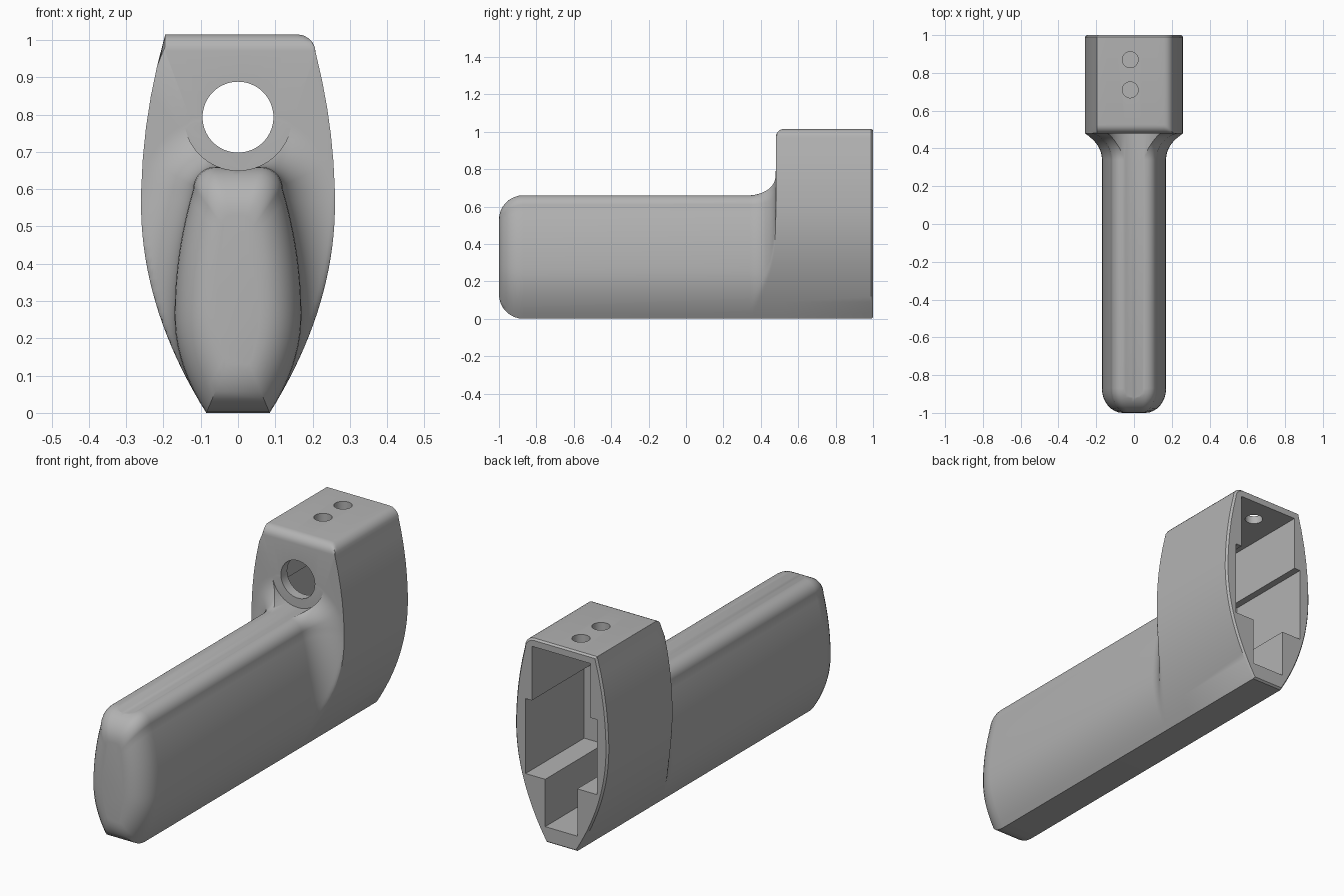
import bpy
import bmesh
import math

cube = bpy.data.objects.get("Cube")
if cube:
    bpy.data.objects.remove(cube)

grey = bpy.data.materials.new("plain grey")
grey.use_nodes = True
COLOUR = (0.45, 0.45, 0.45, 1)
grey.diffuse_color = COLOUR
grey.node_tree.nodes["Principled BSDF"].inputs["Base Color"].default_value = COLOUR

SIDE, CORNER, TOP = 20, 10, 4      # points per part of a half section
SHOULDER = 0.60                    # height where the grip starts to round over
FILLET, FILLET_Y = 0.14, 0.34
HEAD_TOP, HEAD_FRONT = 1.015, 0.48


def grip_x(z):
    if z < 0.26:
        return 0.17 - 0.085 * ((0.26 - z) / 0.26) ** 2
    return 0.17 - 0.05 * ((z - 0.26) / 0.34) ** 2


def head_x(z):
    if z < 0.56:
        return 0.26 - 0.175 * ((0.56 - z) / 0.56) ** 2
    return 0.26 - 0.065 * ((z - 0.56) / 0.455) ** 2


def grip_half():
    pts = [(grip_x(SHOULDER * i / SIDE), SHOULDER * i / SIDE) for i in range(SIDE + 1)]
    for i in range(1, CORNER + 1):
        a = math.pi / 2 * i / CORNER
        pts.append((0.06 + 0.06 * math.cos(a), SHOULDER + 0.06 * math.sin(a)))
    pts += [(0.06 * (1 - i / TOP), 0.66) for i in range(1, TOP + 1)]
    return pts


def head_half(radius):
    pts = [(head_x(SHOULDER * i / SIDE), SHOULDER * i / SIDE) for i in range(SIDE + 1)]
    start, half = HEAD_TOP - radius, CORNER // 2
    for i in range(1, half + 1):
        z = SHOULDER + (start - SHOULDER) * i / half
        pts.append((head_x(z), z))
    cx = head_x(start) - radius
    for i in range(1, half + 1):
        a = math.pi / 2 * i / half
        pts.append((cx + radius * math.cos(a), start + radius * math.sin(a)))
    pts += [(cx * (1 - i / TOP), HEAD_TOP) for i in range(1, TOP + 1)]
    return pts


def full(left, right):
    return left + [(-x, z) for x, z in reversed(right[:-1])]


grip = full(grip_half(), grip_half())
head = full(head_half(0.05), head_half(0.002))
rings = []

# Rounded nose of the grip
R = 0.13
for i in range(9):
    a = math.pi / 2 * i / 8
    e = R * (1 - math.sin(a))
    sx, sz = 1 - 0.85 * e / 0.17, 1 - e / 0.33
    rings.append((-1 + R * (1 - math.cos(a)), [(x * sx, 0.33 + (z - 0.33) * sz) for x, z in grip]))

# Fillet from the grip out to the head
for i in range(25):
    a = math.pi / 2 * i / 24
    d = FILLET * (1 - math.cos(a))
    ring = []
    for (gx, gz), (hx, hz) in zip(grip, head):
        gap = math.hypot(hx - gx, hz - gz)
        f = min(1, d / gap) if gap > 1e-6 else 1
        ring.append((gx + (hx - gx) * f, gz + (hz - gz) * f))
    rings.append((FILLET_Y + FILLET * math.sin(a), ring))

# Head with a rounded top front edge and a thin bevelled back rim
r = 0.045
for i in range(7):
    a = math.pi / 2 * i / 6
    top = HEAD_TOP - r * (1 - math.sin(a))
    rings.append((HEAD_FRONT + r * (1 - math.cos(a)), [(x, min(z, top)) for x, z in head]))
rings.append((0.99, head))
rings.append((1.0, [(x * 0.965, 0.5 + (z - 0.5) * 0.985) for x, z in head]))

bm = bmesh.new()
loops = [[bm.verts.new((x, y, z)) for x, z in ring] for y, ring in rings]
n = len(grip)
for a, b in zip(loops, loops[1:]):
    for i in range(n):
        j = (i + 1) % n
        bm.faces.new((a[i], a[j], b[j], b[i]))
bm.faces.new(loops[0])
bm.faces.new(loops[-1])
bmesh.ops.remove_doubles(bm, verts=bm.verts, dist=0.0002)
bmesh.ops.recalc_face_normals(bm, faces=bm.faces)
mesh = bpy.data.meshes.new("handle_body")
bm.to_mesh(mesh)
bm.free()
body = bpy.data.objects.new("handle_body", mesh)
bpy.context.collection.objects.link(body)
mesh.materials.append(grey)


def cut(cutter):
    cutter.data.materials.append(grey)
    cutter.hide_render = True
    bpy.ops.object.select_all(action="DESELECT")
    bpy.context.view_layer.objects.active = body
    body.select_set(True)
    mod = body.modifiers.new("cut", "BOOLEAN")
    mod.operation, mod.solver, mod.object = "DIFFERENCE", "EXACT", cutter
    bpy.ops.object.modifier_apply(modifier=mod.name)
    bpy.data.objects.remove(cutter)


def cylinder(radius, depth, location, along_y=False):
    bpy.ops.mesh.primitive_cylinder_add(vertices=64, radius=radius, depth=depth, location=location,
                                        rotation=(math.pi / 2 if along_y else 0, 0, 0))
    return bpy.context.object


def prism(outline, y0, y1):
    bm = bmesh.new()
    face = bm.faces.new([bm.verts.new((x, y0, z)) for x, z in outline])
    out = bmesh.ops.extrude_face_region(bm, geom=[face])
    bmesh.ops.translate(bm, vec=(0, y1 - y0, 0),
                        verts=[v for v in out["geom"] if isinstance(v, bmesh.types.BMVert)])
    bmesh.ops.recalc_face_normals(bm, faces=bm.faces)
    me = bpy.data.meshes.new("cavity_cutter")
    bm.to_mesh(me)
    bm.free()
    ob = bpy.data.objects.new("cavity_cutter", me)
    bpy.context.collection.objects.link(ob)
    return ob


# Shallow groove along the grip, concentric with the front hole
cut(cylinder(0.145, 1.579, (0, -0.31, 0.795), True))
# Stepped cavity open at the back
steps = [(0.09, 0.08), (0.09, 0.32), (0.2, 0.32), (0.2, 0.7), (0.165, 0.7), (0.165, 0.975)]
cut(prism(steps + [(-x, z) for x, z in reversed(steps)], 0.53, 1.1))
# Front hole and two screw holes in the top
cut(cylinder(0.095, 0.5, (0, 0.4, 0.793), True))
for y in (0.71, 0.87):
    cut(cylinder(0.042, 0.2, (-0.02, y, 1.0)))

body.select_set(True)
bpy.context.view_layer.objects.active = body
bpy.ops.object.shade_smooth_by_angle(angle=math.radians(35))
